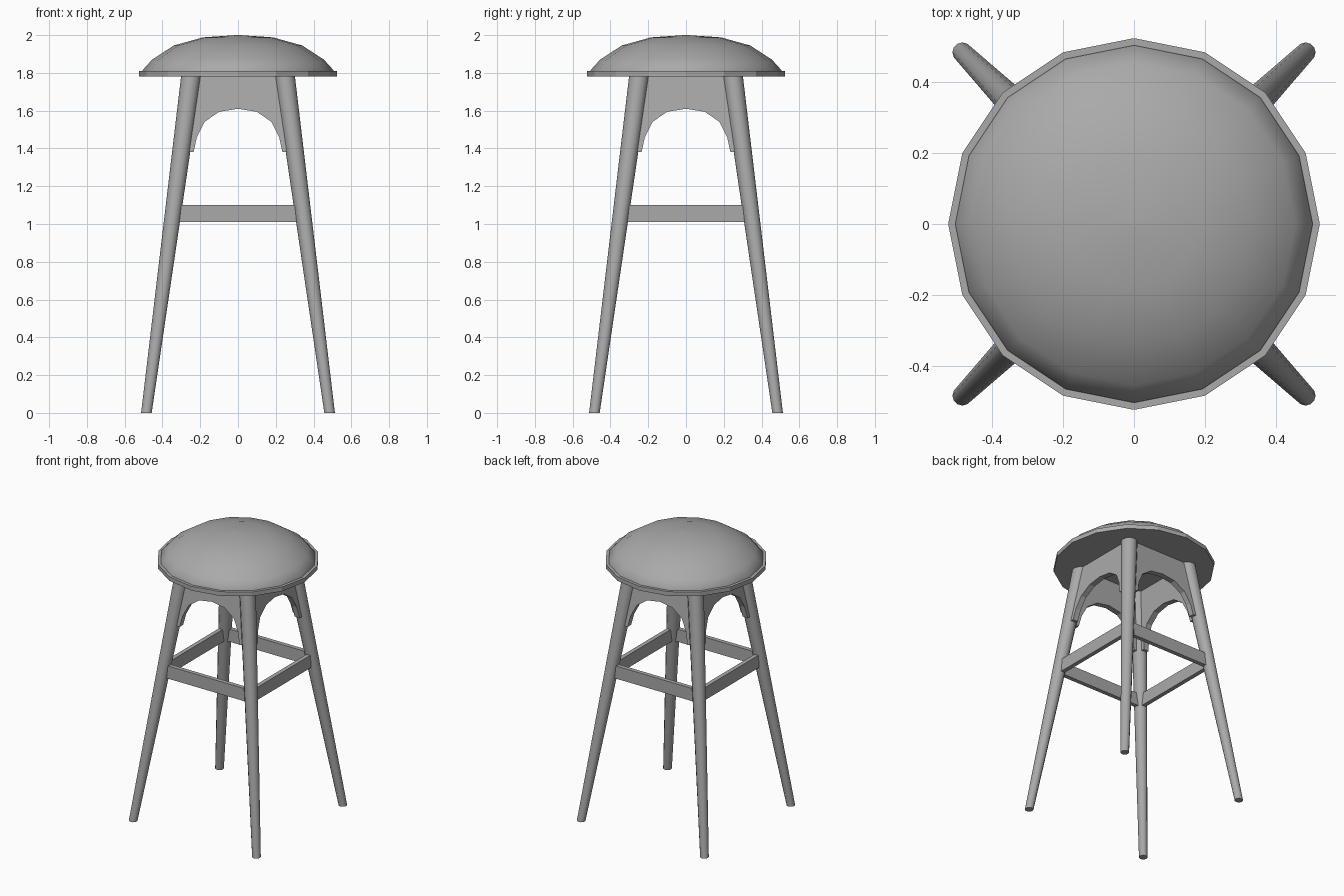
import bpy, bmesh, math
from mathutils import Matrix, Vector

cube = bpy.data.objects.get("Cube")
if cube:
    bpy.data.objects.remove(cube, do_unlink=True)

grey = bpy.data.materials.new("plain_grey")
grey.use_nodes = True
GREY = (0.4, 0.4, 0.4, 1)
grey.diffuse_color = GREY
grey.node_tree.nodes["Principled BSDF"].inputs["Base Color"].default_value = GREY

FOOT, TOP, LEG_H = 0.485, 0.247, 1.785


def leg_offset(z):
    """Distance of a leg axis from the centre planes at height z."""
    return FOOT + (TOP - FOOT) * z / LEG_H


def finish(bm, name, smooth=None):
    bmesh.ops.recalc_face_normals(bm, faces=bm.faces)
    mesh = bpy.data.meshes.new(name)
    bm.to_mesh(mesh)
    bm.free()
    mesh.materials.append(grey)
    ob = bpy.data.objects.new(name, mesh)
    bpy.context.collection.objects.link(ob)
    if smooth:
        bpy.ops.object.select_all(action="DESELECT")
        ob.select_set(True)
        bpy.context.view_layer.objects.active = ob
        bpy.ops.object.shade_smooth_by_angle(angle=math.radians(smooth))
    return ob


def ring(bm, centre, radius, sides):
    pts = [2 * math.pi * i / sides for i in range(sides)]
    return [bm.verts.new(Vector(centre) + Vector((math.cos(a), math.sin(a), 0)) * radius)
            for a in pts]


def loft(name, sections, sides, smooth):
    """Skin a stack of horizontal rings given as (centre, radius), capped at both ends."""
    bm = bmesh.new()
    rings = [ring(bm, c, r, sides) for c, r in sections]
    for a, b in zip(rings, rings[1:]):
        for i in range(sides):
            j = (i + 1) % sides
            bm.faces.new((a[i], a[j], b[j], b[i]))
    bm.faces.new(rings[0])
    bmesh.ops.poke(bm, faces=[bm.faces.new(rings[-1])])
    return finish(bm, name, smooth)


def panel(name, outline, thick, turn, tilted):
    """Extrude an (x, z) outline into a board on one side of the stool."""
    bm = bmesh.new()
    sheets = []
    for side in (-1, 1):
        sheets.append([bm.verts.new((x, -leg_offset(z if tilted else 1.055) + side * thick / 2, z))
                       for x, z in outline])
    front, back = sheets
    n = len(outline)
    bm.faces.new(front)
    bm.faces.new(back)
    for i in range(n):
        j = (i + 1) % n
        bm.faces.new((front[i], front[j], back[j], back[i]))
    bmesh.ops.transform(bm, matrix=Matrix.Rotation(turn, 4, "Z"), verts=bm.verts)
    return finish(bm, name)


# Seat: thin faceted plate and padded dome
loft("seat_plate", [((0, 0, 1.78), 0.525), ((0, 0, 1.81), 0.525)], 16, None)
dome = [(0.505, 1.805), (0.505, 1.815), (0.455, 1.87), (0.34, 1.945), (0.185, 1.988)]
cushion = [((0, 0, z), r) for r, z in dome]
cushion.append(((0, 0, 2.0), 0.01))
loft("seat_cushion", cushion, 16, 50)

# Tapered splayed legs
for sx, xn in ((1, "left"), (-1, "right")):
    for sy, yn in ((-1, "front"), (1, "back")):
        loft(f"{yn}_{xn}_leg",
             [((sx * FOOT, sy * FOOT, 0), 0.028), ((sx * TOP, sy * TOP, LEG_H), 0.054)],
             12, 40)

# Arched aprons and foot rails on all four sides
half_arch = [(0.235, 1.38), (0.218, 1.46), (0.178, 1.54), (0.1, 1.594)]
arch = half_arch + [(0, 1.61)] + [(-x, z) for x, z in reversed(half_arch)]
outer = [(-leg_offset(1.38) + 0.02, 1.38), (-TOP, 1.78), (TOP, 1.78),
         (leg_offset(1.38) - 0.02, 1.38)]
rail_end = leg_offset(1.055) - 0.01
rail = [(-rail_end, 1.01), (rail_end, 1.01), (rail_end, 1.1), (-rail_end, 1.1)]
for k, side in enumerate(("front", "left", "back", "right")):
    turn = k * math.pi / 2
    panel(f"{side}_apron", arch + outer, 0.04, turn, True)
    panel(f"{side}_foot_rail", rail, 0.03, turn, False)
